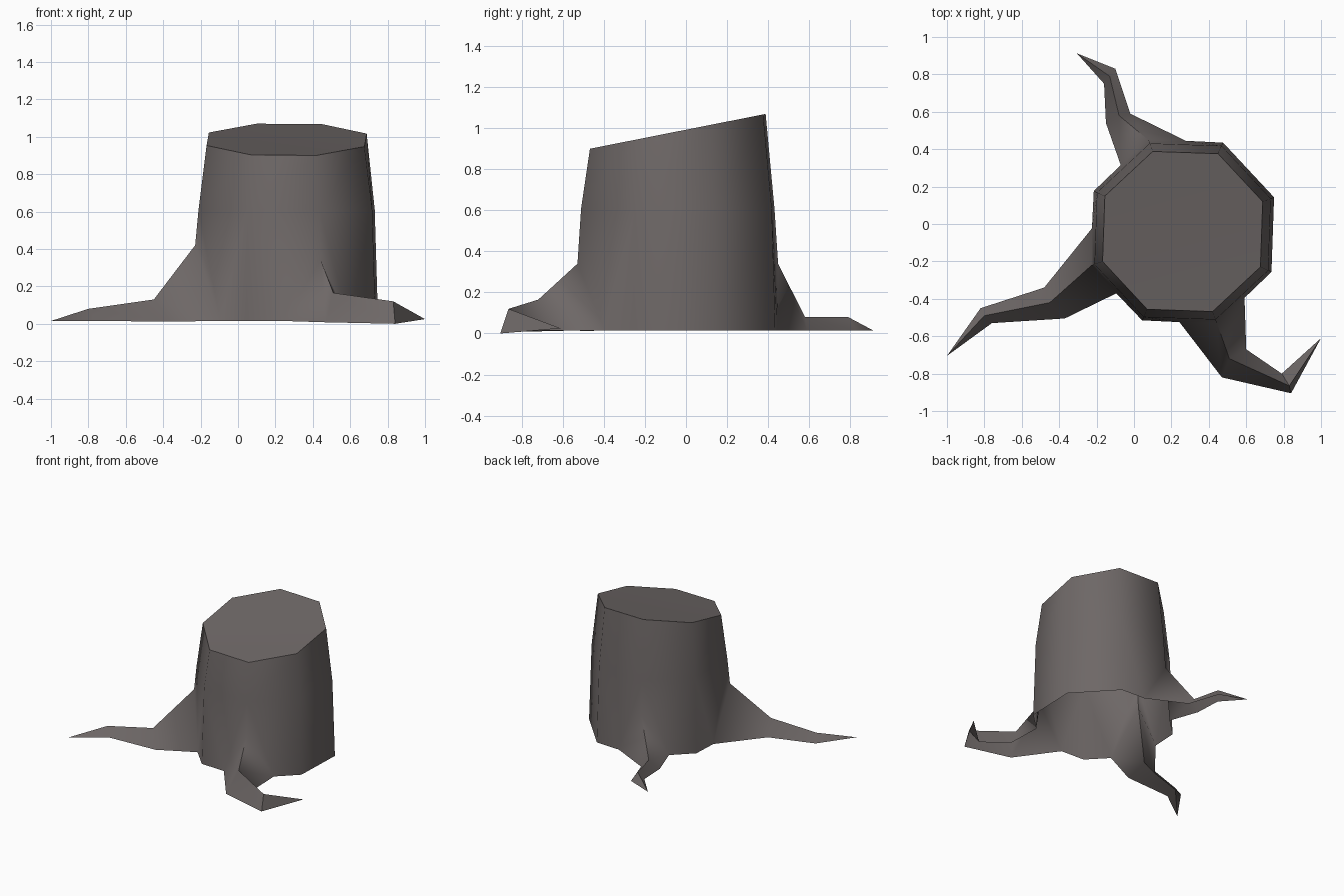
import bpy, bmesh, math

if "Cube" in bpy.data.objects:
    bpy.data.objects.remove(bpy.data.objects["Cube"])

CX, CY = 0.26, -0.04
FLOOR = 0.015

wood = bpy.data.materials.new("grey brown bark")
wood.diffuse_color = (0.155, 0.137, 0.134, 1)
wood.use_nodes = True
wood.node_tree.nodes["Principled BSDF"].inputs["Base Color"].default_value = wood.diffuse_color


def corner(k, r, z=None):
    """Octagon corner k; without z it lies on the slanted cut."""
    a = math.radians(20.5 + 45 * k)
    x, y = CX + r * math.cos(a), CY + r * math.sin(a)
    return (x, y, 0.993 + 0.198 * y if z is None else z)


def finish(name, bm):
    me = bpy.data.meshes.new(name)
    bm.to_mesh(me)
    bm.free()
    ob = bpy.data.objects.new(name, me)
    bpy.context.collection.objects.link(ob)
    me.materials.append(wood)
    me.shade_smooth()
    me.set_sharp_from_angle(angle=math.radians(60))


# Roots by octagon corner: ridge start height, (clockwise side, ridge,
# anticlockwise side) for two bends, then the tip
roots = {
    2: (0.34, [((-0.02, 0.59, 0.015), (-0.08, 0.58, 0.08), (-0.15, 0.54, 0.015)),
               ((-0.10, 0.83, 0.015), (-0.13, 0.79, 0.08), (-0.16, 0.75, 0.015))],
        (-0.305, 0.912, 0.015)),
    4: (0.42, [((-0.48, -0.34, 0.015), (-0.45, -0.42, 0.13), (-0.37, -0.505, 0.012)),
               ((-0.82, -0.45, 0.015), (-0.80, -0.49, 0.08), (-0.76, -0.53, 0.015))],
        (-1.0, -0.705, 0.015)),
    6: (0.34, [((0.47, -0.82, 0.008), (0.51, -0.72, 0.165), (0.60, -0.67, 0.015)),
               ((0.84, -0.905, 0.0), (0.83, -0.865, 0.12), (0.79, -0.80, 0.01))],
        (1.0, -0.61, 0.025)),
}

# Trunk shell, open underneath
bm = bmesh.new()
top = [bm.verts.new(corner(k, 0.457)) for k in range(8)]
mid = [bm.verts.new(corner(k, 0.503, 0.61)) for k in range(8)]
low = [bm.verts.new(corner(k, 0.522, roots[k][0] if k in roots else FLOOR))
       for k in range(8)]
spread = {}
for k in range(8):
    n = (k + 1) % 8
    bm.faces.new((mid[k], mid[n], top[n], top[k]))
    if k in roots or n in roots:
        # the root foot starts halfway along this side
        a, b = corner(k, 0.525, FLOOR), corner(n, 0.525, FLOOR)
        m = bm.verts.new([(p + q) / 2 for p, q in zip(a, b)])
        spread[k] = m
        bm.faces.new((mid[k], low[k], m))
        bm.faces.new((m, low[n], mid[n]))
        bm.faces.new((mid[k], m, mid[n]))
    else:
        bm.faces.new((low[k], low[n], mid[n], mid[k]))

# Roots growing from three corners
for k, (_, bends, tip) in roots.items():
    prev = (spread[(k - 1) % 8], low[k], spread[k])
    for bend in bends:
        cur = tuple(bm.verts.new(p) for p in bend)
        bm.faces.new((prev[2], prev[1], cur[1], cur[2]))
        bm.faces.new((prev[1], prev[0], cur[0], cur[1]))
        prev = cur
    t = bm.verts.new(tip)
    bm.faces.new((prev[2], prev[1], t))
    bm.faces.new((prev[1], prev[0], t))
finish("trunk_and_roots", bm)

# Slanted cut face, very slightly dished
bm = bmesh.new()
rim = [bm.verts.new(corner(k, 0.457)) for k in range(8)]
hub = bm.verts.new((CX, CY, 0.978))
for k in range(8):
    bm.faces.new((rim[k], rim[(k + 1) % 8], hub))
finish("cut_top", bm)
